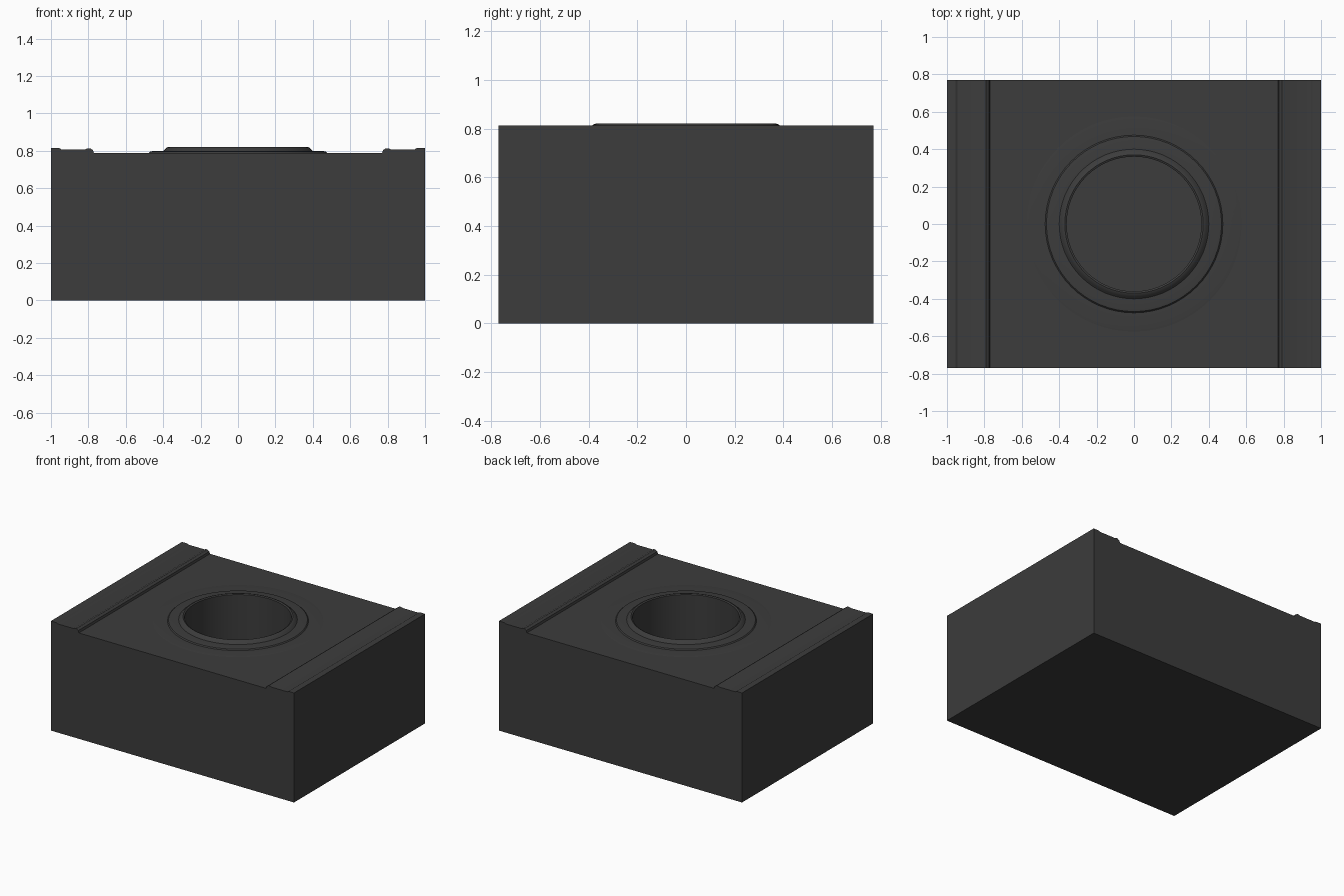
import bpy, bmesh, math

if "Cube" in bpy.data.objects:
    bpy.data.objects.remove(bpy.data.objects["Cube"])

SEG = 64
R = 0.36          # bore radius
FLOOR = 0.2       # bore floor height

mat = bpy.data.materials.new("dark_grey")
mat.diffuse_color = (0.045, 0.045, 0.045, 1)
mat.use_nodes = True
mat.node_tree.nodes["Principled BSDF"].inputs["Base Color"].default_value = mat.diffuse_color


def finish(bm, name):
    bmesh.ops.recalc_face_normals(bm, faces=bm.faces)
    me = bpy.data.meshes.new(name)
    bm.to_mesh(me)
    bm.free()
    ob = bpy.data.objects.new(name, me)
    bpy.context.collection.objects.link(ob)
    me.materials.append(mat)
    return ob


def smooth(ob):
    bpy.ops.object.select_all(action='DESELECT')
    ob.select_set(True)
    bpy.context.view_layer.objects.active = ob
    bpy.ops.object.shade_smooth_by_angle(angle=math.radians(30))


# Block: front outline with raised side rails, extruded along y
right = [(0.77, 0.787), (0.775, 0.803), (0.79, 0.813), (0.805, 0.813),
         (0.815, 0.808), (0.945, 0.808), (0.955, 0.814), (1.0, 0.814), (1.0, 0.0)]
outline = right + [(-x, z) for x, z in reversed(right)]
bm = bmesh.new()
face = bm.faces.new([bm.verts.new((x, -0.77, z)) for x, z in outline])
ext = bmesh.ops.extrude_face_region(bm, geom=[face])["geom"]
bmesh.ops.translate(bm, vec=(0, 1.54, 0),
                    verts=[v for v in ext if isinstance(v, bmesh.types.BMVert)])
block = finish(bm, "block")

# Blind round bore in the middle of the block
bm = bmesh.new()
bmesh.ops.create_cone(bm, cap_ends=True, segments=SEG, radius1=R, radius2=R, depth=1.0)
bmesh.ops.translate(bm, vec=(0, 0, FLOOR + 0.5), verts=bm.verts)
cutter = finish(bm, "bore_cutter")
cutter.hide_render = True
mod = block.modifiers.new("bore", 'BOOLEAN')
mod.operation = 'DIFFERENCE'
mod.solver = 'EXACT'
mod.object = cutter
bpy.context.view_layer.objects.active = block
block.select_set(True)
bpy.ops.object.modifier_apply(modifier="bore")
bpy.data.objects.remove(cutter, do_unlink=True)
smooth(block)

# Raised rim: stepped profile spun around the bore
profile = [(0.575, 0.787), (0.56, 0.789), (0.475, 0.789), (0.468, 0.796), (0.455, 0.798),
           (0.40, 0.799), (0.39, 0.808), (0.38, 0.818), (0.37, 0.821), (R, 0.816), (R, 0.787)]
bm = bmesh.new()
rings = [[bm.verts.new((r * math.cos(a), r * math.sin(a), z))
          for a in (2 * math.pi * i / SEG for i in range(SEG))] for r, z in profile]
for lo, hi in zip(rings, rings[1:]):
    for i in range(SEG):
        j = (i + 1) % SEG
        bm.faces.new((lo[i], lo[j], hi[j], hi[i]))
rim = finish(bm, "bore_rim")
# keep rim faces pointing up and outwards
if sum(p.normal.z for p in rim.data.polygons) < 0:
    rim.data.flip_normals()
smooth(rim)
